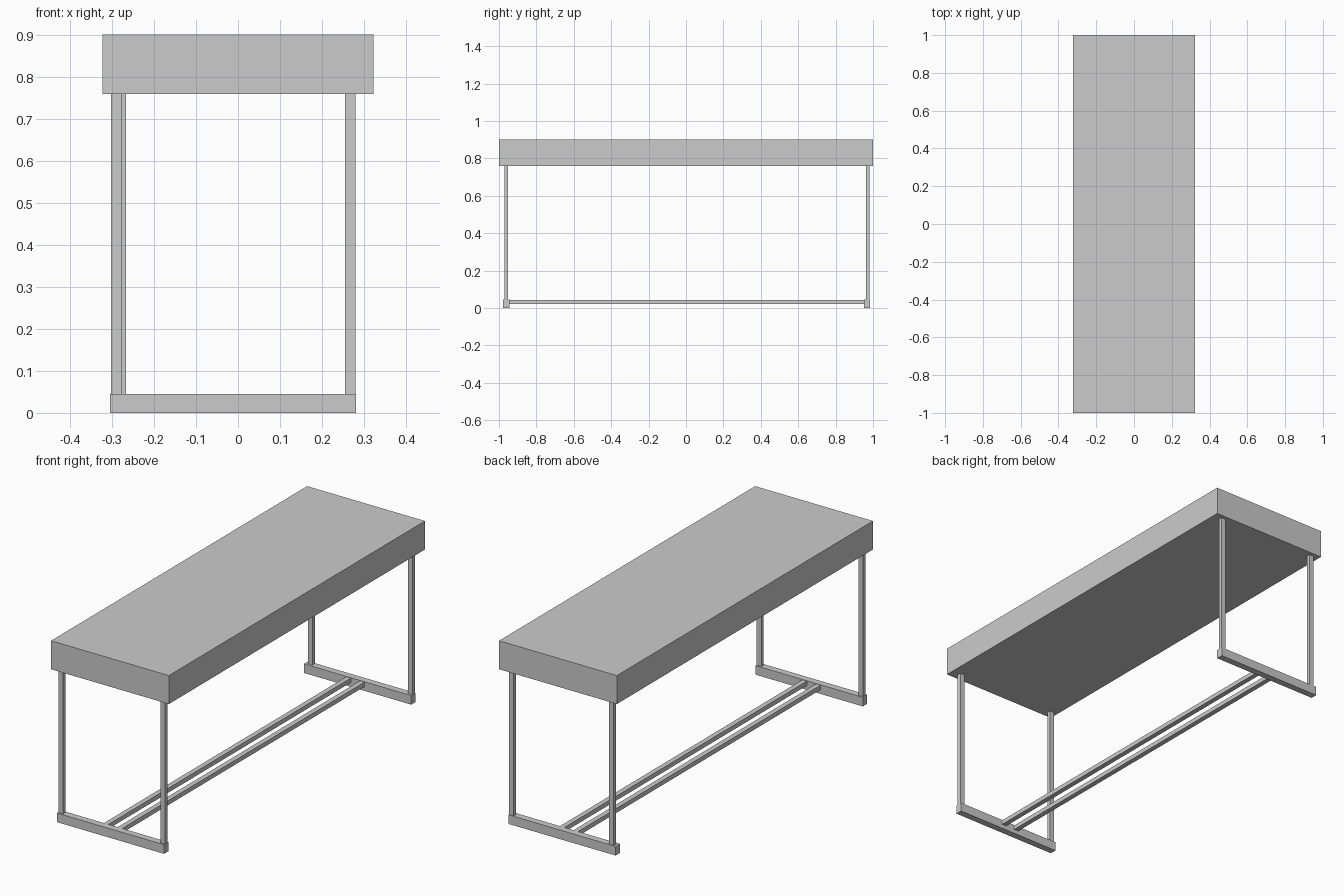
import bpy

if "Cube" in bpy.data.objects:
    bpy.data.objects.remove(bpy.data.objects["Cube"])


def box(name, x, y, z):
    """Box spanning the given (min, max) ranges."""
    bpy.ops.mesh.primitive_cube_add(size=1, location=[sum(r) / 2 for r in (x, y, z)])
    ob = bpy.context.object
    ob.name = name
    ob.scale = [r[1] - r[0] for r in (x, y, z)]
    bpy.ops.object.transform_apply(location=False, rotation=False, scale=True)
    return ob


TOP_Z, FOOT_Z = 0.759, 0.045

# Thick table top
box("table_top", (-0.322, 0.322), (-1, 1), (TOP_Z, 0.9))

# End frames: floor bar plus two legs (the rear left leg sits slightly inward)
ends = {
    "front": ((-0.979, -0.945), (-0.971, -0.952), -0.302),
    "back": ((0.951, 0.985), (0.963, 0.982), -0.292),
}
for end, (bar_y, leg_y, left_x) in ends.items():
    box(end + "_foot_bar", (-0.305, 0.281), bar_y, (0, FOOT_Z))
    for side, x in (("left", left_x), ("right", 0.255)):
        box(f"{end}_{side}_leg", (x, x + 0.025), leg_y, (FOOT_Z, TOP_Z))

# Twin long stretchers between the foot bars
for side, x in (("left", -0.074), ("right", 0.001)):
    box(side + "_stretcher", (x, x + 0.025), (-0.945, 0.951), (0.021, 0.043))
